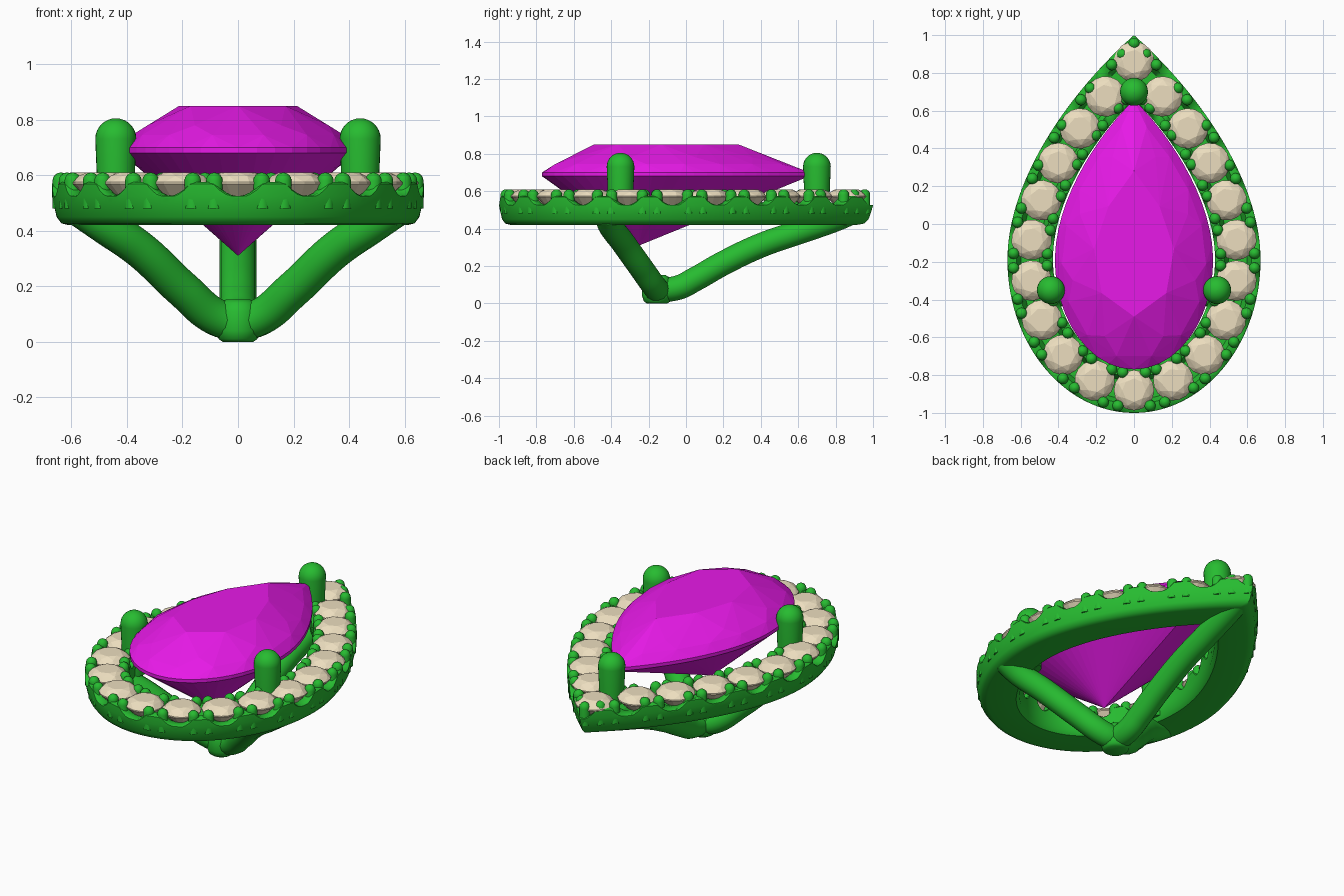
import bpy, bmesh, math
from mathutils import Vector
from mathutils.geometry import interpolate_bezier

if "Cube" in bpy.data.objects:
    bpy.data.objects.remove(bpy.data.objects["Cube"])


def material(name, rgb):
    m = bpy.data.materials.new(name)
    m.diffuse_color = (*rgb, 1)
    m.use_nodes = True
    m.node_tree.nodes["Principled BSDF"].inputs["Base Color"].default_value = m.diffuse_color
    return m


GREEN = material("green_metal", (0.02, 0.5, 0.03))
PINK = material("magenta_gem", (0.8, 0.01, 0.8))
CREAM = material("cream_gem", (0.84, 0.73, 0.52))


def finish(bm, name, mat, smooth=True):
    bmesh.ops.recalc_face_normals(bm, faces=bm.faces)
    me = bpy.data.meshes.new(name)
    bm.to_mesh(me)
    bm.free()
    ob = bpy.data.objects.new(name, me)
    bpy.context.collection.objects.link(ob)
    me.materials.append(mat)
    if smooth:
        shade(ob)
    return ob


def shade(ob):
    bpy.ops.object.select_all(action='DESELECT')
    ob.select_set(True)
    bpy.context.view_layer.objects.active = ob
    bpy.ops.object.shade_smooth_by_angle(angle=math.radians(40))


# Pear outline: half from two beziers, mirrored, counter-clockwise from the bottom
V = lambda x, y: Vector((x, y, 0))
half = (interpolate_bezier(V(0, -1), V(.37, -1), V(.67, -.635), V(.67, -.19), 80)[:-1]
        + interpolate_bezier(V(.67, -.19), V(.67, .22), V(.36, .68), V(0, 1), 100))
RAW = half + [V(-p.x, p.y) for p in reversed(half[:-1])]


def across(p, s):
    """s = 0 on the outer edge, 1 on the inner edge of the halo."""
    return p.lerp(V(p.x * .64, -.05 + p.y * .71), s)


mid = [across(p, .5) for p in RAW]
LEN = [0]
for a, b in zip(mid, mid[1:]):
    LEN.append(LEN[-1] + (b - a).length)


def at(u, s):
    d = (u % 1) * LEN[-1]
    i = next(k for k in range(1, len(LEN)) if LEN[k] >= d)
    f = (d - LEN[i - 1]) / (LEN[i] - LEN[i - 1])
    return across(RAW[i - 1].lerp(RAW[i], f), s)


def lathe(bm, centre, profile, seg):
    rings = []
    for r, z in profile:
        rings.append([bm.verts.new((centre[0] + r * math.cos(2 * math.pi * k / seg),
                                    centre[1] + r * math.sin(2 * math.pi * k / seg), z))
                      for k in range(seg)])
    for a, b in zip(rings, rings[1:]):
        for k in range(seg):
            bm.faces.new((a[k], a[(k + 1) % seg], b[(k + 1) % seg], b[k]))
    bm.faces.new(rings[0])
    bm.faces.new(rings[-1])


def pin(r0, r1, z0, top, n):
    """Tapered pin profile with a domed end."""
    return [(r0, z0)] + [(max(r1 * math.cos(k * math.pi / 2 / n), .001),
                          top - r1 + r1 * math.sin(k * math.pi / 2 / n)) for k in range(n + 1)]


def hull(bm, points):
    vs = [bm.verts.new(p) for p in points]
    res = bmesh.ops.convex_hull(bm, input=vs)
    junk = [g for g in res['geom_interior'] if isinstance(g, bmesh.types.BMVert)]
    bmesh.ops.delete(bm, geom=junk, context='VERTS')


# Halo ring with a scalloped top edge at every small stone
STONES = 20
N = STONES * 12
bm = bmesh.new()
loops = []
for i in range(N):
    u = i / N
    ph = (u * STONES) % 1
    d = min(ph, 1 - ph) / .34
    top = .575 if d > 1 else .525 + .05 * d * d
    section = [(.25, .42), (.14, .427), (.07, .45), (.02, .5), (0, .525), (0, top - .006), (.03, top),
               (.2, top), (.3, .52), (.7, .52), (.8, top), (.97, top), (1, top - .006),
               (1, .5), (.98, .44), (.9, .42)]
    loops.append([bm.verts.new(at(u, s) + Vector((0, 0, z))) for s, z in section])
for i in range(N):
    a, b = loops[i], loops[(i + 1) % N]
    for k in range(len(a)):
        j = (k + 1) % len(a)
        bm.faces.new((a[k], b[k], b[j], a[j]))
finish(bm, "halo_ring", GREEN)

# Small round stones set along the halo
bm = bmesh.new()
for i in range(STONES):
    c = at(i / STONES, .5)
    if i == STONES // 2:
        c.y += .03
    pts = [(c.x, c.y, .46)]
    for n, r, z, off in ((8, .062, .61, 0), (8, .088, .597, .5), (16, .107, .575, 0), (16, .107, .568, 0)):
        for k in range(n):
            t = 2 * math.pi * (k + off) / n + i * .3
            pts.append((c.x + r * math.cos(t), c.y + r * math.sin(t), z))
    hull(bm, pts)
finish(bm, "halo_stones", CREAM, False)

# Paired bead prongs between the small stones, outside and inside
bm = bmesh.new()
for i in range(STONES):
    for s, gap in ((.13, .16), (.87, .17)):
        for side in (-1, 1):
            c = at((i + .5 + side * gap) / STONES, s)
            lathe(bm, c, pin(.03, .03, .48, .61, 4), 12)
lathe(bm, (0, .955), pin(.03, .03, .48, .61, 4), 12)
finish(bm, "bead_prongs", GREEN)

# Three large prongs holding the centre stone
bm = bmesh.new()
for c in ((.44, -.35), (-.44, -.35), (0, .70)):
    lathe(bm, c, pin(.062, .074, .44, .805, 8), 28)
finish(bm, "main_prongs", GREEN)

# Large pear-cut centre stone, faceted by hulling rings of points
bm = bmesh.new()
pts = [(0, -.25, .31)]
for n, k, cy, ky, z, off in ((8, .32, -.105, .385, .85, 0), (8, .50, -.08, .565, .78, .5),
                             (16, .57, -.065, .65, .745, .5),
                             (48, .625, -.055, .715, .70, 0), (48, .625, -.055, .715, .68, 0),
                             (8, .33, -.15, .37, .505, .5)):
    for j in range(n):
        p = at((j + off) / n, 0)
        pts.append((p.x * k, cy + p.y * ky, z))
hull(bm, pts)
finish(bm, "centre_stone", PINK, False)


# Basket arms rising from the foot to the halo
def arm(name, path):
    cu = bpy.data.curves.new(name, 'CURVE')
    cu.dimensions = '3D'
    cu.bevel_depth = .067
    cu.bevel_resolution = 5
    cu.use_fill_caps = True
    sp = cu.splines.new('BEZIER')
    sp.bezier_points.add(len(path) - 1)
    for bp, co in zip(sp.bezier_points, path):
        bp.co = co
        bp.handle_left_type = bp.handle_right_type = 'AUTO'
    ob = bpy.data.objects.new(name, cu)
    bpy.context.collection.objects.link(ob)
    cu.materials.append(GREEN)
    bpy.ops.object.select_all(action='DESELECT')
    ob.select_set(True)
    bpy.context.view_layer.objects.active = ob
    bpy.ops.object.convert(target='MESH')
    shade(bpy.context.view_layer.objects.active)


for name, m in (("right_arm", 1), ("left_arm", -1)):
    arm(name, [(0, -.15, .07), (m * .07, -.165, .085), (m * .2, -.24, .19),
               (m * .35, -.34, .33), (m * .48, -.405, .42), (m * .56, -.42, .475)])
arm("back_arm", [(0, -.15, .07), (0, -.04, .085), (0, .05, .13), (0, .2, .215),
                 (0, .4, .31), (0, .6, .38), (0, .8, .45), (0, .87, .48)])

# Rounded foot where the arms meet
bm = bmesh.new()
lathe(bm, (0, -.155), [(.055, 0), (.07, .01), (.08, .04), (.08, .11), (.065, .14), (.045, .152)], 28)
finish(bm, "foot", GREEN)
